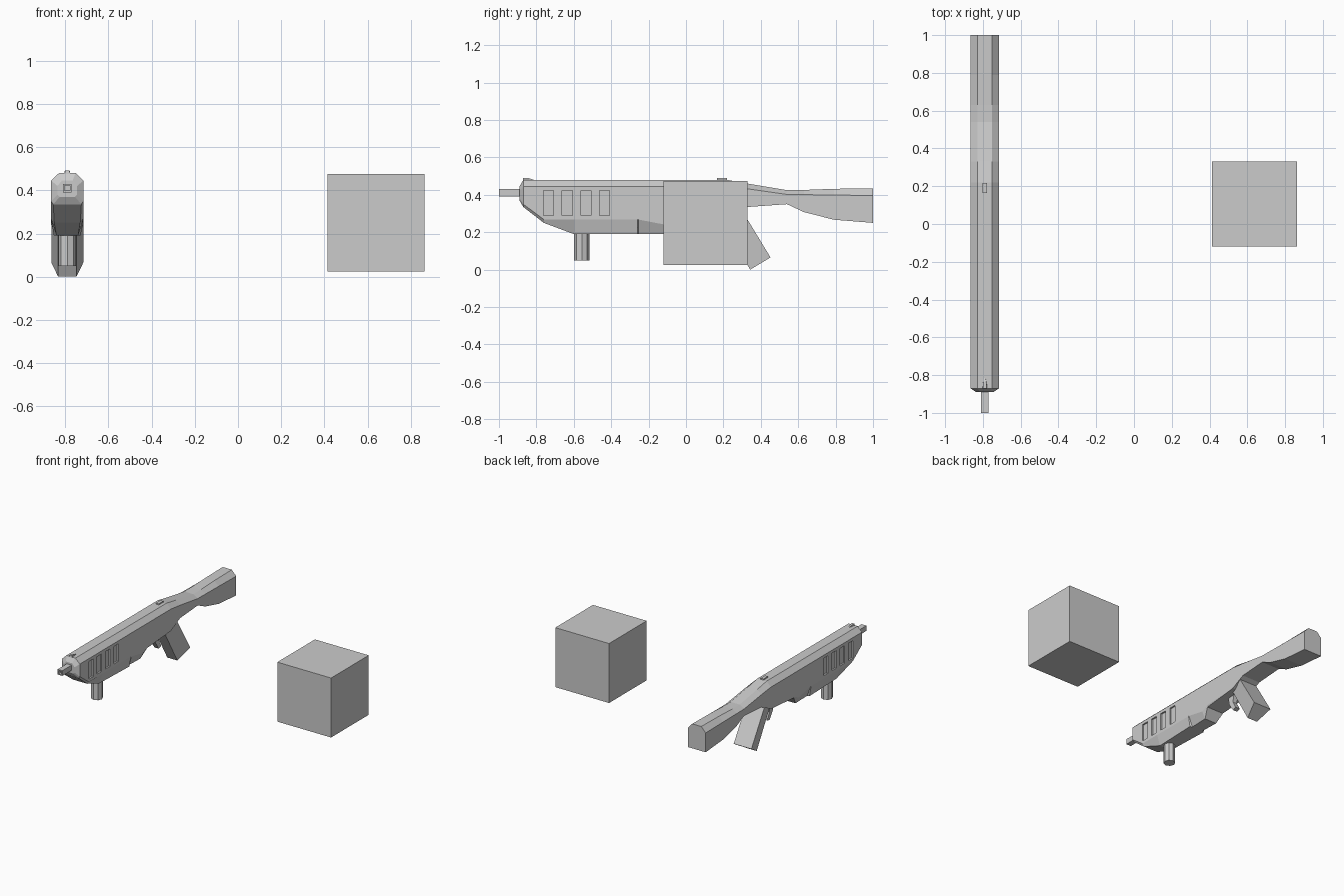
import bpy, bmesh

if "Cube" in bpy.data.objects:
    bpy.data.objects.remove(bpy.data.objects["Cube"])

GX = -0.79  # centre line of the long part


def make(name, bm):
    bmesh.ops.remove_doubles(bm, verts=bm.verts, dist=0.0005)
    bmesh.ops.recalc_face_normals(bm, faces=bm.faces)
    me = bpy.data.meshes.new(name)
    bm.to_mesh(me)
    bm.free()
    ob = bpy.data.objects.new(name, me)
    bpy.context.collection.objects.link(ob)
    return ob


def loft(name, rings):
    """Skin a list of equal-length point rings and cap both ends."""
    bm = bmesh.new()
    vs = [[bm.verts.new(p) for p in r] for r in rings]
    n = len(vs[0])
    for a, b in zip(vs, vs[1:]):
        for i in range(n):
            j = (i + 1) % n
            bm.faces.new((a[i], a[j], b[j], b[i]))
    bm.faces.new(vs[0][::-1])
    bm.faces.new(vs[-1])
    return make(name, bm)


def add_box(bm, lo, hi):
    geo = bmesh.ops.create_cube(bm, size=1)
    for v in geo["verts"]:
        v.co = [(a + b) / 2 + c * (b - a) for a, b, c in zip(lo, hi, v.co)]


def box(name, lo, hi):
    bm = bmesh.new()
    add_box(bm, lo, hi)
    return make(name, bm)


def section(y, zb, zc, zs, zt, hw=0.075, bw=0.075, tw=0.038):
    """Eight-sided slice: bottom, lower chamfer, shoulder and top heights."""
    half = [(bw, zb), (hw, zc), (hw, zs), (tw, zt)]
    pts = half + [(-x, z) for x, z in reversed(half)]
    return [(GX + x, y, z) for x, z in pts]


# Main body and stock in one run of slices
body = loft("body", [
    section(-0.89, 0.37, 0.38, 0.42, 0.445, 0.045, 0.035, 0.025),
    section(-0.87, 0.335, 0.35, 0.445, 0.48, bw=0.065),
    section(-0.76, 0.25, 0.268, 0.445, 0.48, bw=0.06),
    section(-0.60, 0.19, 0.268, 0.445, 0.48, bw=0.05),
    section(-0.26, 0.19, 0.268, 0.445, 0.48, bw=0.062),
    section(-0.255, 0.19, 0.268, 0.445, 0.48, bw=0.045),
    section(-0.11, 0.19, 0.24, 0.445, 0.48, bw=0.05),
    section(-0.06, 0.255, 0.265, 0.445, 0.48, bw=0.07),
    section(0.22, 0.28, 0.28, 0.445, 0.48),
    section(0.33, 0.335, 0.335, 0.432, 0.46),
    section(0.54, 0.35, 0.35, 0.402, 0.425),
    section(0.63, 0.308, 0.308, 0.401, 0.426),
    section(0.79, 0.267, 0.267, 0.399, 0.432),
    section(1.0, 0.25, 0.25, 0.396, 0.435),
])

# Recessed side vents
bm = bmesh.new()
for i in range(4):
    y = -0.762 + i * 0.1
    for s in (-1, 1):
        x0, x1 = sorted((GX + s * 0.063, GX + s * 0.1))
        add_box(bm, (x0, y, 0.29), (x1, y + 0.054, 0.422))
cutter = make("vent_cutter", bm)
cutter.hide_render = True
mod = body.modifiers.new("vents", 'BOOLEAN')
mod.operation, mod.solver, mod.object = 'DIFFERENCE', 'EXACT', cutter
bpy.context.view_layer.objects.active = body
bpy.ops.object.modifier_apply(modifier=mod.name)
bpy.data.objects.remove(cutter)


# Square hollow barrel
def square(y, h):
    return [(GX + a * h, y, 0.41 + b * h) for a, b in
            ((-1, -1), (1, -1), (1, 1), (-1, 1))]


loft("barrel", [square(-0.86, 0.02), square(-1.0, 0.02),
                square(-1.0, 0.012), square(-0.95, 0.012)])

# Eight-sided front handle
bm = bmesh.new()
bmesh.ops.create_cone(bm, cap_ends=True, segments=8, radius1=0.041,
                      radius2=0.041, depth=0.17)
bmesh.ops.translate(bm, verts=bm.verts, vec=(GX, -0.557, 0.135))
make("front_handle", bm)


# Raked rear handle, narrower at the front
def grip_ring(yf, zf, yb, zb):
    return [(GX - 0.042, yf, zf), (GX + 0.042, yf, zf),
            (GX + 0.074, yb, zb), (GX - 0.074, yb, zb)]


loft("rear_handle", [grip_ring(0.343, 0.0, 0.452, 0.065),
                     grip_ring(0.17, 0.30, 0.285, 0.34)])

# Curved finger lever
lever = [(0.10, 0.29), (0.165, 0.29), (0.155, 0.22), (0.185, 0.165),
         (0.155, 0.155), (0.115, 0.215)]
loft("finger_lever", [[(GX + x, y, z) for y, z in lever]
                      for x in (-0.018, 0.018)])

# Front and rear sights
loft("front_sight", [
    [(GX - 0.018, -0.875, 0.455), (GX + 0.018, -0.875, 0.455),
     (GX + 0.01, -0.87, 0.491), (GX - 0.01, -0.87, 0.491)],
    [(GX - 0.012, -0.84, 0.455), (GX + 0.012, -0.84, 0.455),
     (GX + 0.008, -0.84, 0.489), (GX - 0.008, -0.84, 0.489)],
    [(GX - 0.005, -0.815, 0.455), (GX + 0.005, -0.815, 0.455),
     (GX + 0.004, -0.815, 0.481), (GX - 0.004, -0.815, 0.481)]])
box("rear_sight", (GX - 0.012, 0.165, 0.46), (GX + 0.012, 0.218, 0.489))

# Separate cube
box("cube", (0.413, -0.12, 0.025), (0.863, 0.33, 0.475))
